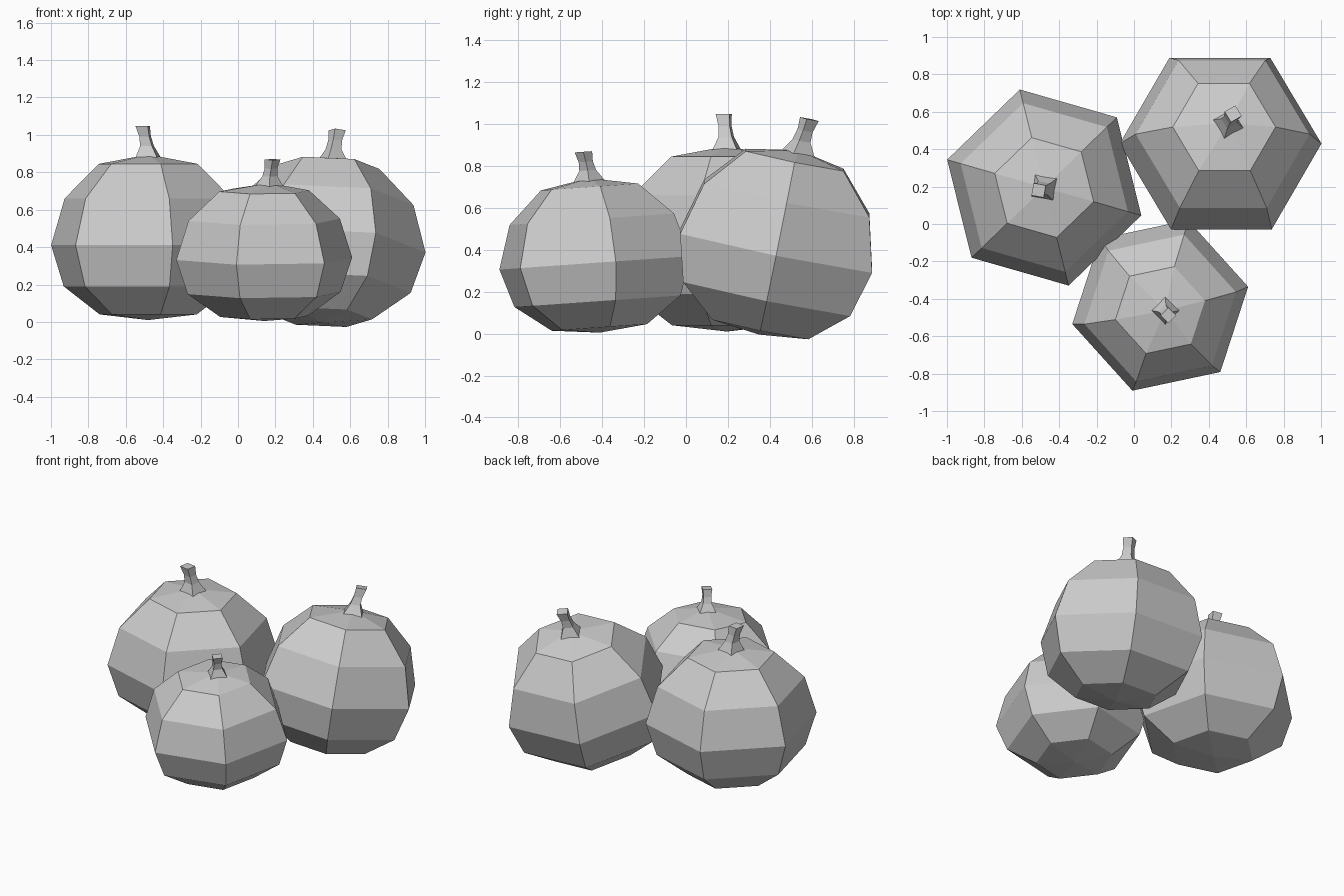
import bpy, bmesh
from math import sin, cos, pi, radians
from mathutils import Matrix, Vector, Euler

if "Cube" in bpy.data.objects:
    bpy.data.objects.remove(bpy.data.objects["Cube"])

# radius, height measured from the widest ring
BODY = [(0.27, -0.37), (0.47, -0.22), (0.54, 0.0), (0.465, 0.25), (0.275, 0.435)]
BOTTOM, TOP = -0.40, 0.485
# stem: corner radius, height, share of the lean
STEM = [(0.085, 0.465, 0.0), (0.045, 0.53, 0.2), (0.038, 0.58, 0.55), (0.047, 0.638, 1.0)]


def ring(bm, n, r, z, turn, cx=0.0, cy=0.0):
    return [bm.verts.new((cx + r * cos(turn + 2 * pi * i / n),
                          cy + r * sin(turn + 2 * pi * i / n), z)) for i in range(n)]


def bridge(bm, rings):
    for a, b in zip(rings, rings[1:]):
        n = len(a)
        for i in range(n):
            j = (i + 1) % n
            bm.faces.new((a[i], a[j], b[j], b[i]))


def finish(bm, name, matrix):
    bm.transform(matrix)
    bmesh.ops.recalc_face_normals(bm, faces=bm.faces)
    mesh = bpy.data.meshes.new(name)
    bm.to_mesh(mesh)
    bm.free()
    ob = bpy.data.objects.new(name, mesh)
    bpy.context.collection.objects.link(ob)


def pumpkin(name, loc, turn, tilt, scale, lean, stem_turn, stem_shift=(0, 0)):
    m = (Matrix.Translation(loc)
         @ Euler((radians(tilt[0]), radians(tilt[1]), 0)).to_matrix().to_4x4()
         @ Matrix.Diagonal((*scale, 1)))

    # six-sided body
    bm = bmesh.new()
    rings = [ring(bm, 6, r, z, radians(turn)) for r, z in BODY]
    bridge(bm, rings)
    low = bm.verts.new((0, 0, BOTTOM))
    high = bm.verts.new((stem_shift[0], stem_shift[1], TOP))
    for i in range(6):
        j = (i + 1) % 6
        bm.faces.new((low, rings[0][j], rings[0][i]))
        bm.faces.new((high, rings[-1][i], rings[-1][j]))
    finish(bm, name + "_body", m)

    # square flared stem
    bm = bmesh.new()
    rings = [ring(bm, 4, r, z, radians(stem_turn),
                  stem_shift[0] + lean[0] * k, stem_shift[1] + lean[1] * k)
             for r, z, k in STEM]
    bridge(bm, rings)
    bm.faces.new(rings[0])
    bm.faces.new(rings[-1])
    finish(bm, name + "_stem", m)


pumpkin("left_pumpkin", (-0.48, 0.195, 0.41), 44, (0, 0), (1, 1, 1),
        (-0.03, -0.015), 35)
pumpkin("right_pumpkin", (0.463, 0.43, 0.395), 0, (-11.5, 2.5), (1, 1, 1.02),
        (0.02, 0.02), 75, (0.02, 0.01))
pumpkin("front_pumpkin", (0.14, -0.435, 0.338), 12, (4, 0), (0.89, 0.89, 0.835),
        (0.02, -0.02), 0, (0.03, 0.0))
